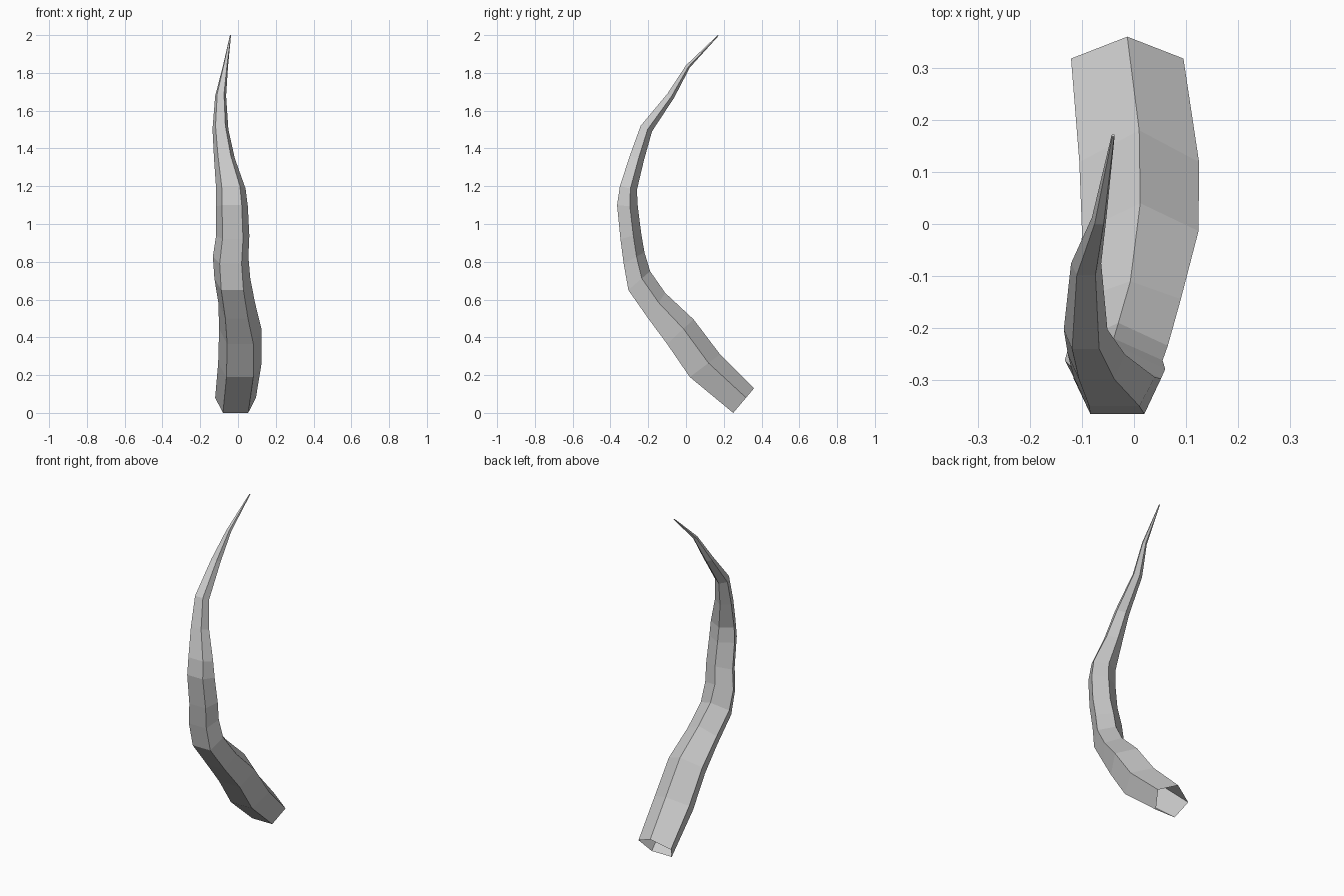
import bpy, bmesh, math

# Five-sided rings: centre x, half width, front edge (y, z), back edge (y, z)
rings = [
    (-0.013, 0.108, (0.25, 0.0), (0.36, 0.13)),
    (0.01, 0.115, (0.02, 0.19), (0.18, 0.31)),
    (0.012, 0.112, (-0.10, 0.365), (0.04, 0.495)),
    (-0.007, 0.097, (-0.20, 0.50), (-0.11, 0.635)),
    (-0.03, 0.095, (-0.305, 0.65), (-0.19, 0.75)),
    (-0.039, 0.094, (-0.33, 0.79), (-0.22, 0.85)),
    (-0.028, 0.088, (-0.347, 0.92), (-0.237, 0.95)),
    (-0.032, 0.084, (-0.365, 1.10), (-0.255, 1.09)),
    (-0.038, 0.078, (-0.35, 1.20), (-0.26, 1.18)),
    (-0.072, 0.055, (-0.298, 1.36), (-0.222, 1.34)),
    (-0.093, 0.042, (-0.24, 1.52), (-0.18, 1.49)),
    (-0.092, 0.029, (-0.098, 1.69), (-0.062, 1.67)),
    (-0.067, 0.014, (0.0, 1.84), (0.02, 1.828)),
    (-0.04, 0.003, (0.168, 2.0), (0.173, 1.997)),
]

# Curved tapering horn, open at the base
bm = bmesh.new()
lo, hi = math.cos(math.radians(144)), 1.0
loops = []
for cx, hw, front, back in rings:
    loop = []
    for k in range(5):
        a = math.radians(72 * k)
        t = (math.cos(a) - lo) / (hi - lo)
        x = cx + hw * math.sin(a) / math.sin(math.radians(72))
        y = front[0] + (back[0] - front[0]) * t
        z = front[1] + (back[1] - front[1]) * t
        loop.append(bm.verts.new((x, y, z)))
    loops.append(loop)
for a, b in zip(loops, loops[1:]):
    for k in range(5):
        j = (k + 1) % 5
        bm.faces.new((a[k], b[k], b[j], a[j]))
bm.faces.new(loops[-1])
bmesh.ops.recalc_face_normals(bm, faces=bm.faces)

mesh = bpy.data.meshes.new("curved_horn")
bm.to_mesh(mesh)
bm.free()
horn = bpy.data.objects.new("curved_horn", mesh)
bpy.context.collection.objects.link(horn)
